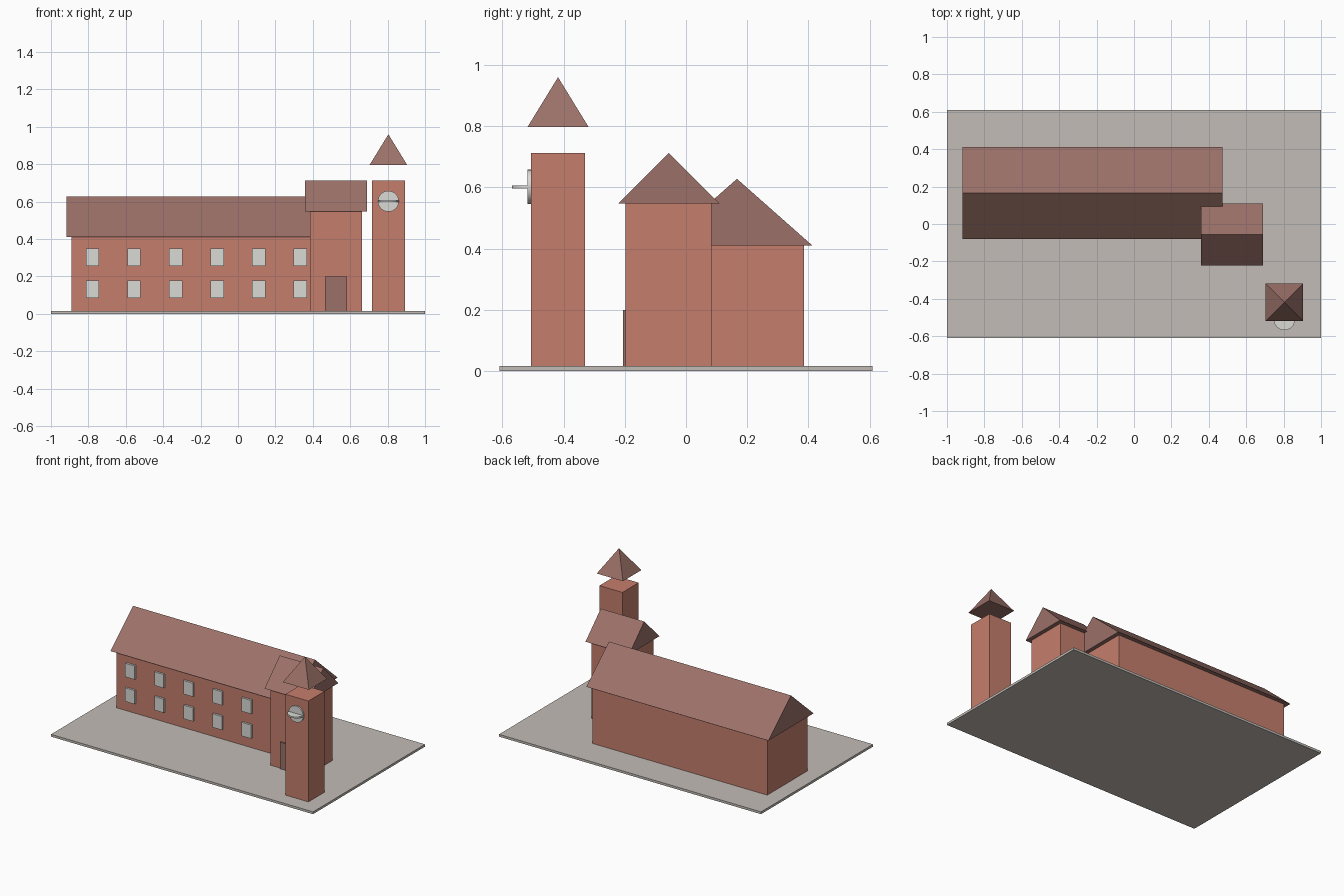
import bpy
import math

if "Cube" in bpy.data.objects:
    bpy.data.objects.remove(bpy.data.objects["Cube"], do_unlink=True)


def material(name, rgb):
    m = bpy.data.materials.new(name)
    m.use_nodes = True
    m.diffuse_color = (*rgb, 1)
    m.node_tree.nodes["Principled BSDF"].inputs["Base Color"].default_value = (*rgb, 1)
    return m


BRICK = material("brick red", (0.56, 0.21, 0.155))
ROOF = material("roof brown", (0.33, 0.165, 0.14))
STONE = material("paving grey", (0.54, 0.505, 0.465))
PALE = material("pale grey", (0.70, 0.70, 0.67))


def mesh(name, verts, faces, mat):
    me = bpy.data.meshes.new(name)
    me.from_pydata(verts, [], faces)
    me.materials.append(mat)
    ob = bpy.data.objects.new(name, me)
    bpy.context.collection.objects.link(ob)
    return ob


def box(name, x, y, z, mat):
    """Box from (min, max) ranges."""
    verts = [(a, b, c) for c in z for b in y for a in x]
    faces = [(0, 2, 3, 1), (4, 5, 7, 6), (0, 1, 5, 4),
             (2, 6, 7, 3), (0, 4, 6, 2), (1, 3, 7, 5)]
    return mesh(name, verts, faces, mat)


def gable(name, x, y, z, mat):
    """Solid gabled roof with its ridge along x."""
    mid = sum(y) / 2
    verts = [p for a in x for p in ((a, y[0], z[0]), (a, y[1], z[0]), (a, mid, z[1]))]
    faces = [(0, 2, 1), (3, 4, 5), (0, 1, 4, 3), (0, 3, 5, 2), (1, 2, 5, 4)]
    return mesh(name, verts, faces, mat)


def disc(name, loc, radius, depth, tilt, mat):
    bpy.ops.mesh.primitive_cylinder_add(vertices=32, radius=radius, depth=depth,
                                        location=loc, rotation=(tilt, 0, 0))
    ob = bpy.context.object
    ob.name = name
    ob.data.materials.append(mat)
    bpy.ops.object.shade_smooth_by_angle(angle=math.radians(30))
    return ob


# Ground slab
G = 0.016
box("ground_slab", (-1, 1), (-0.61, 0.61), (0, G), STONE)

# Long hall with its roof
box("hall_walls", (-0.89, 0.445), (-0.053, 0.385), (G, 0.41), BRICK)
gable("hall_roof", (-0.918, 0.472), (-0.08, 0.413), (0.41, 0.628), ROOF)

# Two rows of windows
for row, bottom in (("lower", 0.085), ("upper", 0.255)):
    for i in range(6):
        x = -0.778 + 0.222 * i
        box(f"{row}_window_{i + 1}", (x - 0.036, x + 0.036), (-0.067, -0.05),
            (bottom, bottom + 0.094), PALE)

# Entrance block with roof and door
box("entrance_walls", (0.385, 0.663), (-0.197, 0.083), (G, 0.547), BRICK)
gable("entrance_roof", (0.358, 0.69), (-0.222, 0.11), (0.547, 0.712), ROOF)
box("entrance_door", (0.465, 0.583), (-0.206, -0.19), (G, 0.2), ROOF)

# Clock tower with its floating spire
TX, TY = 0.804, -0.418
box("tower_walls", (TX - 0.088, TX + 0.088), (TY - 0.088, TY + 0.088), (G, 0.712), BRICK)
r = 0.1
base = [(TX - r, TY - r, 0.797), (TX + r, TY - r, 0.797),
        (TX + r, TY + r, 0.797), (TX - r, TY + r, 0.797)]
mesh("tower_spire", base + [(TX, TY, 0.96)],
     [(3, 2, 1, 0)] + [(i, (i + 1) % 4, 4) for i in range(4)], ROOF)

# Clock face and the level disc crossing it
disc("clock_face", (TX, -0.512, 0.602), 0.056, 0.01, math.pi / 2, PALE)
disc("clock_level_disc", (TX, -0.512, 0.602), 0.056, 0.01, 0, PALE)
